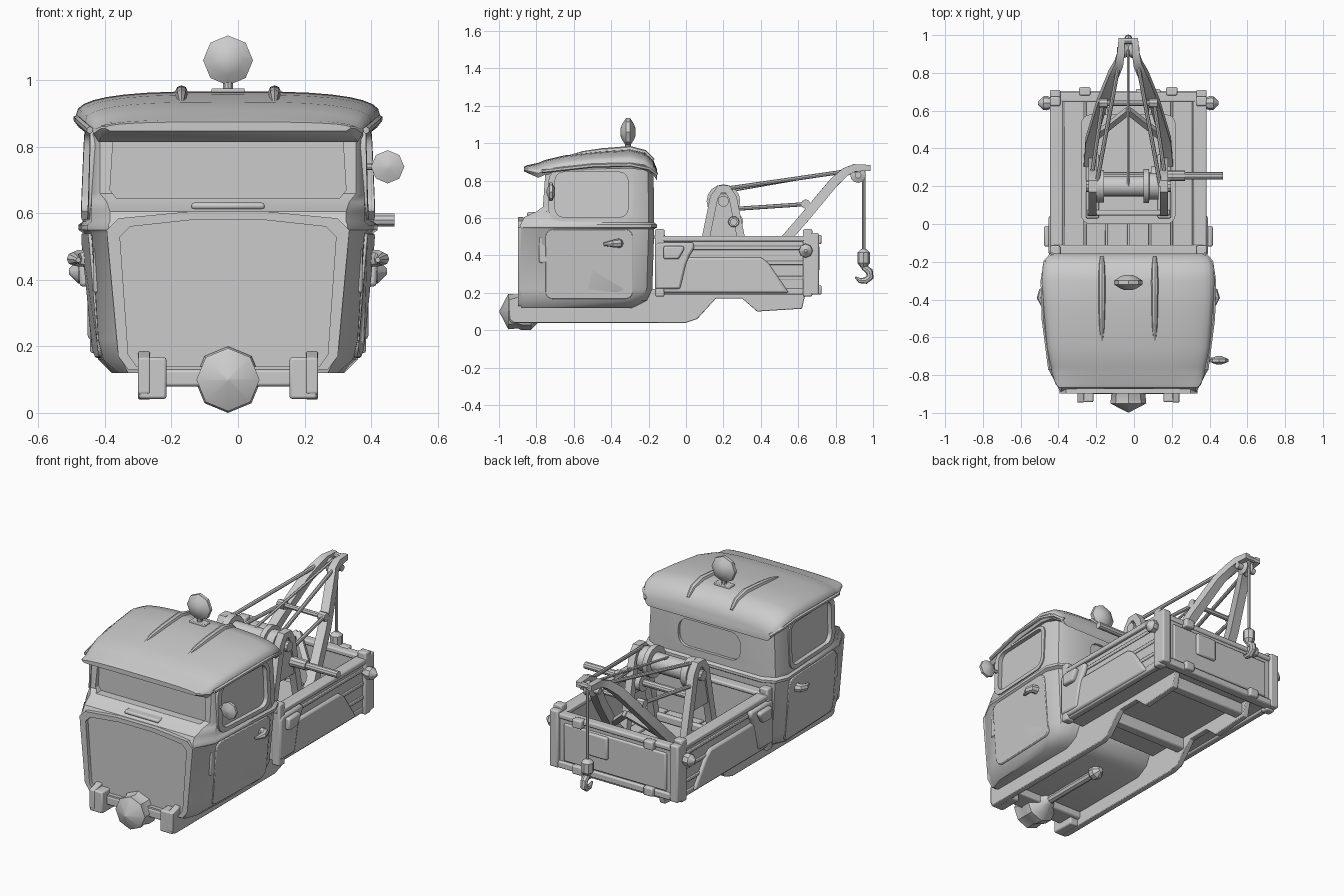
import bpy, bmesh, math
from mathutils import Vector as V

CX = -0.03  # body centre line (the mirror sticks out on one side only)

def loft(name, rings):
    bm = bmesh.new()
    vs = [[bm.verts.new((p[0] + CX, p[1], p[2])) for p in r] for r in rings]
    n = len(vs[0])
    for a, b in zip(vs, vs[1:]):
        for i in range(n):
            j = (i + 1) % n
            bm.faces.new((a[i], a[j], b[j], b[i]))
    bm.faces.new(vs[0])
    bm.faces.new(vs[-1])
    bmesh.ops.remove_doubles(bm, verts=bm.verts, dist=1e-5)
    bmesh.ops.recalc_face_normals(bm, faces=bm.faces)
    me = bpy.data.meshes.new(name)
    bm.to_mesh(me)
    bm.free()
    ob = bpy.data.objects.new(name, me)
    bpy.context.collection.objects.link(ob)
    return ob

def bevel(ob, w):
    m = ob.modifiers.new("bevel", 'BEVEL')
    m.width, m.segments, m.limit_method = w, 2, 'ANGLE'
    return ob

def box(name, x0, x1, y0, y1, z0, z1, b=0.008):
    ring = lambda z: [(x0, y0, z), (x1, y0, z), (x1, y1, z), (x0, y1, z)]
    return bevel(loft(name, [ring(z0), ring(z1)]), b)

def prism_x(name, pts, x0, x1, b=0.008):
    return bevel(loft(name, [[(x, y, z) for y, z in pts] for x in (x0, x1)]), b)

def prism_y(name, pts, y0, y1):
    return loft(name, [[(x, y, z) for x, z in pts] for y in (y0, y1)])

def sweep(name, path, radii, n=10):
    """Tube, lathe or square beam (n=4) along a path."""
    path = [V(p) for p in path]
    k = len(path)
    if not isinstance(radii, (list, tuple)):
        radii = [radii] * k
    d = path[-1] - path[0]
    ref = V((0, 0, 1)) if abs(d.x) > 0.8 * d.length else V((1, 0, 0))
    rings = []
    for i, p in enumerate(path):
        t = path[min(i + 1, k - 1)] - path[max(i - 1, 0)]
        u = t.cross(ref).normalized()
        w = t.cross(u).normalized()
        off = math.pi / 4 if n == 4 else 0
        rings.append([p + radii[i] * (math.cos(a) * u + math.sin(a) * w)
                      for a in (off + 2 * math.pi * q / n for q in range(n))])
    return loft(name, rings)

def rrect(a0, a1, b0, b1, r, n=4):
    out = []
    for cx, cy, s in ((a1-r, b1-r, 0), (a0+r, b1-r, 1), (a0+r, b0+r, 2), (a1-r, b0+r, 3)):
        out += [(cx + r*math.cos((s + i/n)*math.pi/2), cy + r*math.sin((s + i/n)*math.pi/2)) for i in range(n + 1)]
    return out

def cut(ob, cutter, keep=False):
    m = ob.modifiers.new("cut", 'BOOLEAN')
    m.object, m.operation, m.solver = cutter, 'DIFFERENCE', 'EXACT'
    bpy.context.view_layer.objects.active = ob
    bpy.ops.object.modifier_apply(modifier=m.name)
    if not keep:
        bpy.data.objects.remove(cutter)

def mirror_pts(half):
    return half + [(-x, *r) for x, *r in reversed(half)]

# Cab shell: z, front y, front half width, door-front y, half width there, rear half width, rear y
LV = [(.12, -.88, .30, -.80, .33, .35, -.28), (.16, -.89, .32, -.79, .375, .39, -.21),
      (.22, -.89, .335, -.77, .39, .41, -.18), (.54, -.89, .36, -.77, .41, .435, -.17),
      (.55, -.89, .36, -.77, .423, .45, -.155), (.565, -.885, .36, -.77, .423, .45, -.155),
      (.575, -.88, .355, -.77, .412, .437, -.17), (.605, -.865, .355, -.765, .412, .437, -.17),
      (.635, -.80, .365, -.745, .41, .435, -.17), (.66, -.765, .385, -.735, .41, .435, -.17),
      (.87, -.75, .385, -.72, .405, .425, -.175)]
cab = loft("cab_shell", [[(x, y, z) for x, y in mirror_pts(
    [(hf, yf), (hm, ym), (hb, yb-.1), (hb-.03, yb-.03), (hb-.1, yb)])]
    for z, yf, hf, ym, hm, hb, yb in LV])

def side_x(y, z):
    for a, b in zip(LV, LV[1:]):
        if z <= b[0]:
            break
    t = (z - a[0]) / (b[0] - a[0])
    hm, hb = a[4] + t*(b[4]-a[4]), a[5] + t*(b[5]-a[5])
    return hm + (hb - hm) * min(1, max(0, (y + .77) / .50))

def skin(name, outline, lo, hi, s):
    return loft(name, [[(s*(side_x(y, z) + o), y, z) for y, z in outline] for o in (lo, hi)])

# Recessed windows, doors and their fittings
for s, tag in ((1, "right"), (-1, "left")):
    cut(cab, skin("cutter", rrect(-.70, -.31, .605, .845, .045), -.018, .06, s))
    fr = skin("window_frame_" + tag, rrect(-.735, -.285, .582, .86, .06), -.01, .007, s)
    cut(fr, skin("cutter", rrect(-.70, -.31, .605, .845, .045), -.05, .06, s))
    bevel(skin("door_" + tag, rrect(-.75, -.285, .165, .54, .04), -.015, .009, s), .005)
    box("door_hinge_" + tag, *sorted((s*.36, s*.405)), -.785, -.74, .36, .50)
    sweep("door_handle_" + tag, [(s*.43, -.36, .465), (s*.455, -.362, .465), (s*.465, -.39, .463), (s*.45, -.44, .46)],
          [.026, .024, .02, .008], 8)

# Windshield, rear window and the flat firewall with its rim
cut(cab, prism_y("cutter", mirror_pts([(.335, .645), (.355, .67), (.345, .83), (.32, .845)]), -.95, -.738))
cut(cab, prism_y("cutter", rrect(-.20, .20, .62, .78, .06), -.187, -.1))
rim = prism_y("firewall_rim", mirror_pts([(.30, .13), (.33, .17), (.365, .55), (.33, .585), (.12, .605)]), -.897, -.87)
hole = prism_y("cutter", mirror_pts([(.275, .14), (.30, .175), (.325, .53), (.295, .56), (.11, .58)]), -.95, -.875)
cut(cab, hole, True)
cut(rim, hole)
box("cowl_vent", -.11, .11, -.85, -.79, .612, .632)

# Roof with visor: y, half width, edge z, crown z
RF = [(-.865, .37, .848, .875), (-.85, .385, .842, .882), (-.79, .405, .815, .895), (-.755, .41, .83, .91),
      (-.65, .43, .85, .935), (-.45, .447, .86, .957), (-.3, .457, .865, .967), (-.22, .45, .855, .95),
      (-.175, .43, .83, .91), (-.155, .40, .80, .86)]
rings = []
for y, h, zb, zt in RF:
    r = []
    for i in range(17):
        a = math.pi * i / 16
        c, q = math.cos(a), math.sin(a)
        r.append((math.copysign(abs(c)**.65, c)*h, y, zb + .03*(zt-zb)/.1 + (zt-zb)*(1-.3) * max(q, 0)**.8))
    rings.append(r + [(-h + .015, y, zb), (h - .015, y, zb)])
loft("roof", rings)
for s, tag in ((1, "right"), (-1, "left")):
    sweep("drip_rail_" + tag, [(s*.415, -.77, .85), (s*.45, -.5, .88), (s*.455, -.3, .885), (s*.44, -.2, .865), (s*.40, -.158, .835)], .011, 6)
    sweep("roof_rib_" + tag, [(s*.14, -.66, .922), (s*.14, -.55, .944), (s*.14, -.45, .955), (s*.14, -.3, .966),
                              (s*.14, -.22, .948), (s*.14, -.175, .908)], [.004, .014, .018, .019, .016, .01], 8)

# Beacon lamp
box("beacon_foot", -.05, .05, -.335, -.285, .955, .976, .004)
sweep("beacon_stem", [(0, -.31, .97), (0, -.31, 1.0)], .016)
sweep("beacon_lamp", [(0, y, 1.06) for y in (-.35, -.34, -.32, -.30, -.28, -.27)], [.02, .045, .075, .075, .045, .02], 8)

# Side mirror
sweep("mirror_arm", [(.39, -.71, .74), (.46, -.72, .74)], .01, 8)
sweep("mirror_head", [(.48, -.745, .74), (.48, -.73, .74), (.48, -.715, .74), (.48, -.70, .74)], [.01, .05, .05, .015], 8)

# Chassis rails, cross members and driveline
rail = [(-.945, .165), (-.945, .06), (-.92, .04), (0, .04), (.06, .06), (.16, .17), (.30, .17), (.38, .10), (.62, .115), (.64, .20), (.64, .22), (-.75, .22)]
for s, tag in ((1, "right"), (-1, "left")):
    prism_x("chassis_rail_" + tag, rail, *sorted((s*.235, s*.27)), .004)
    box("front_horn_" + tag, *sorted((s*.185, s*.268)), -.943, -.80, .042, .167)
box("front_cross_member", -.26, .26, -.90, -.78, .08, .13)
for y in (-.3, .08, .58):
    box("cross_member", -.25, .25, y - .03, y + .03, .13, .2)
sweep("driveline", [(0, y, .1) for y in (-.997, -.95, -.90, -.88, -.83, -.79, -.75, -.40, -.38, -.35, -.32)],
      [.005, .095, .09, .1, .1, .06, .022, .022, .04, .04, .015], 8)

# Cargo bed
box("bed_floor", -.39, .39, -.15, .68, .20, .235)
for i in range(6):
    box("floor_plank", -.34 + i*.115, -.235 + i*.115, -.13, .67, .23, .245, .004)
loft("winch_platform", [[(x, y, z) for x, y in rrect(-.25, .25, 0, .58, .05)] for z in (.24, .27)])
box("bed_front_wall", -.40, .40, -.16, -.125, .20, .50)
box("bed_front_cap", -.40, .40, -.17, -.11, .485, .51)
box("tailgate", -.39, .39, .655, .69, .20, .49)
box("tailgate_panel", -.33, .33, .68, .70, .235, .455)
box("tailgate_cap", -.40, .40, .645, .70, .475, .505)
box("tailgate_sill", -.40, .40, .65, .705, .19, .23)
box("plate_holder", .04, .17, .685, .715, .32, .45)
for s, tag in ((1, "right"), (-1, "left")):
    def sbox(name, a, b, *r):
        return box(name + "_" + tag, *sorted((s*a, s*b)), *r)
    sbox("bed_side", .37, .395, -.15, .69, .20, .50)
    sbox("bed_side_rail", .345, .415, -.15, .68, .475, .505)
    sbox("bed_side_sill", .36, .40, -.15, .69, .19, .225)
    for z in (.27, .35, .43):
        sbox("side_rib", .385, .402, 0, .66, z, z + .02, .004)
    for y in (-.165, .625):
        sbox("corner_post", .36, .415, y, y + .05, .18, .54)
    sbox("tail_post", .36, .415, .66, .71, .19, .52)
    for z in (.19, .46):
        sbox("tailgate_hinge", .20, .26, .68, .725, z, z + .05)
    # Lower side panel and tool box
    prism_x("lower_panel_" + tag, [(-.16, .20), (.55, .20), (.44, .36), (.40, .39), (-.16, .39)], *sorted((s*.38, s*.413)), .012)
    prism_x("tool_box_" + tag, [(-.165, .22), (-.03, .22), (.0, .35), (.02, .40), (.045, .44), (.04, .47), (-.15, .47), (-.165, .45)],
            *sorted((s*.39, s*.422)), .014)
    prism_x("tool_box_lid_" + tag, [(-.12, .38), (-.04, .38), (-.01, .43), (-.01, .45), (-.12, .45)], *sorted((s*.41, s*.447)), .01)
    # Tail light
    sweep("tail_light_" + tag, [(s*.39, .64, .425), (s*.43, .64, .425), (s*.45, .64, .425), (s*.478, .64, .425)], [.02, .038, .036, .008], 8)

# Winch frame, drum and crank
for s, tag in ((1, "right"), (-1, "left")):
    x = s*.19
    sweep("winch_frame_" + tag, [(x, .06, .27), (x, .15, .71), (x, .18, .755), (x, .22, .755), (x, .25, .71), (x, .34, .27)], .03, 4)
    prism_x("winch_plate_" + tag, [(.11, .5), (.29, .5), (.24, .73), (.16, .73)], x - .012, x + .012, .004)
    box("winch_foot_" + tag, x - .035, x + .035, .03, .37, .265, .29)
    sweep("axle_cap_" + tag, [(s*.18, .2, .69), (s*.225, .2, .69)], .03)
box("winch_base_bar", -.22, .22, .045, .075, .275, .32)
sweep("winch_drum", [(x, .2, .69) for x in (-.17, -.169, -.13, -.129, .08, .081, .11, .111, .16, .161)],
      [.03, .085, .085, .055, .055, .09, .09, .07, .07, .03], 16)
sweep("crank_shaft", [(-.2, .255, .58), (.50, .255, .58)], .02)
sweep("crank_collar", [(.19, .255, .58), (.21, .255, .58), (.23, .255, .58), (.30, .255, .58)], [.03, .03, .028, .028])
sweep("second_gear", [(.12, .255, .58), (.15, .255, .58)], .05, 16)

# Boom, stays and bracing
for s, tag in ((1, "right"), (-1, "left")):
    sweep("boom_arm_" + tag, [(s*.21, .32, .27), (s*.20, .44, .38), (s*.14, .64, .61), (s*.08, .79, .79), (s*.05, .85, .845), (s*.04, .90, .868), (s*.035, .985, .868)],
          [.037, .037, .037, .036, .032, .028, .022], 4)
    sweep("upper_stay_" + tag, [(s*.17, .2, .755), (s*.035, .93, .86)], .011, 8)
    sweep("lower_stay_" + tag, [(s*.19, .28, .65), (s*.135, .65, .675)], .011, 8)
    sweep("boom_brace_" + tag, [(s*.19, .45, .40), (0, .60, .56)], .022, 4)
    sweep("stay_joint_" + tag, [(s*.11, .64, .675), (s*.155, .64, .675)], .025, 8)
sweep("boom_cross_bar", [(-.14, .64, .675), (.14, .64, .675)], .014, 8)
sweep("boom_tip_pin", [(-.045, .97, .868), (.045, .97, .868)], .016, 8)
sweep("pulley", [(x, .92, .83) for x in (-.06, -.03, -.02, 0, .02, .03, .06)], [.018, .018, .042, .03, .042, .018, .018], 12)

# Cable and hook
sweep("winch_cable", [(0, .2, .74), (0, .92, .865)], .008, 6)
sweep("hanging_cable", [(0, .95, .85), (0, .95, .41)], .009, 8)
sweep("hook_block", [(0, .95, .435), (0, .95, .415), (0, .95, .36), (0, .95, .335)], [.012, .034, .034, .015], 8)
sweep("hook", [(0, .95, .36), (0, .955, .335), (0, .98, .315), (0, .985, .285), (0, .96, .265), (0, .93, .265), (0, .905, .285)],
      [.018, .018, .02, .02, .018, .014, .005], 8)

# Smooth shading with sharp edges kept
for ob in bpy.data.objects:
    ob.select_set(True)
    bpy.context.view_layer.objects.active = ob
bpy.ops.object.shade_smooth_by_angle(angle=math.radians(35))
